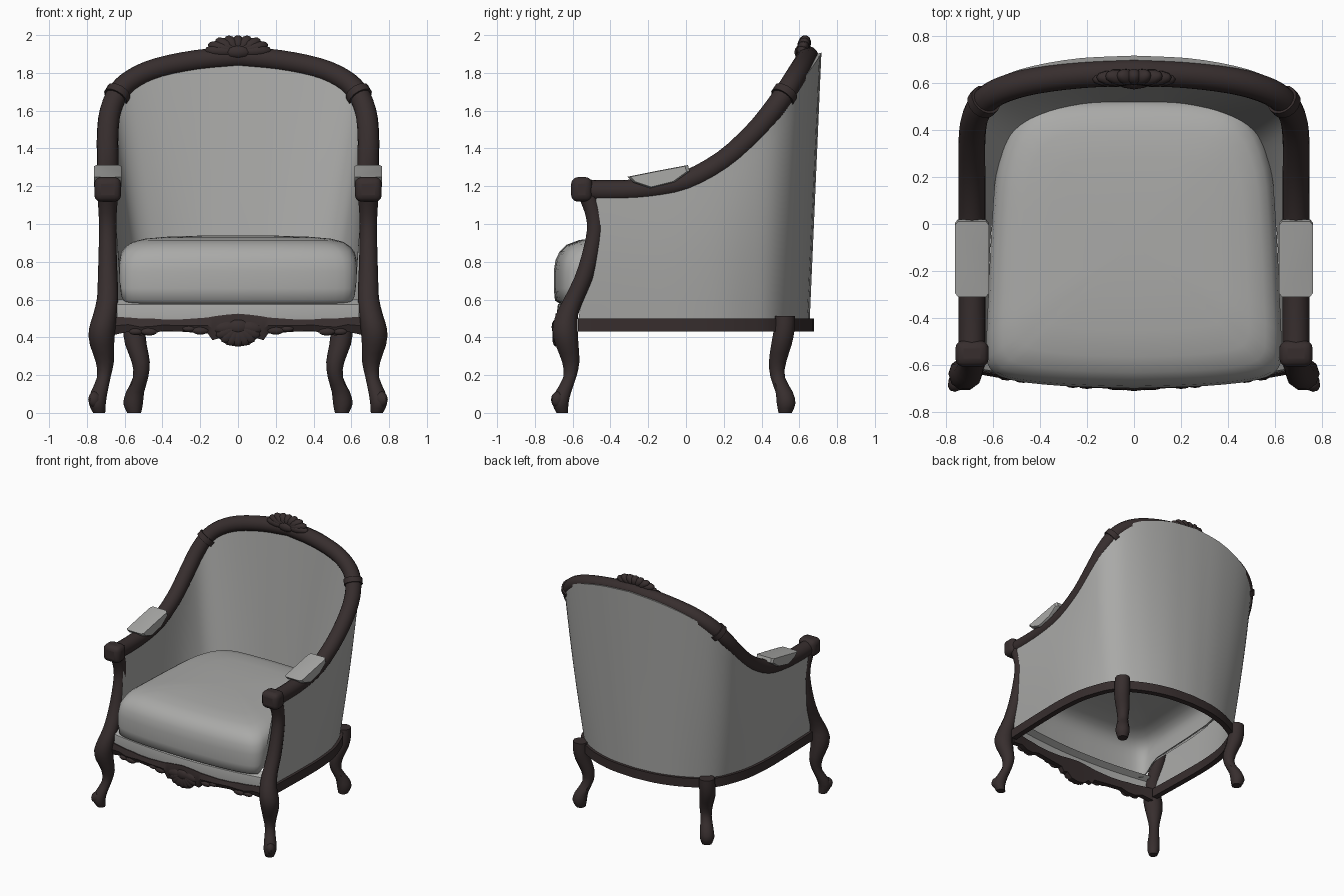
import bpy, bmesh, math
from mathutils import Vector, Matrix

cube = bpy.data.objects.get("Cube")
if cube:
    bpy.data.objects.remove(cube, do_unlink=True)


def material(name, rgb):
    m = bpy.data.materials.new(name)
    m.use_nodes = True
    m.diffuse_color = (*rgb, 1)
    m.node_tree.nodes["Principled BSDF"].inputs["Base Color"].default_value = (*rgb, 1)
    return m


WOOD = material("dark wood", (0.038, 0.027, 0.027))
FABRIC = material("grey fabric", (0.4, 0.4, 0.39))


def finish(name, bm, mat, mirror=False, angle=40):
    bmesh.ops.recalc_face_normals(bm, faces=bm.faces)
    me = bpy.data.meshes.new(name)
    bm.to_mesh(me)
    bm.free()
    me.materials.append(mat)
    ob = bpy.data.objects.new(name, me)
    bpy.context.collection.objects.link(ob)
    if mirror:
        ob.modifiers.new("Mirror", "MIRROR")
    bpy.ops.object.select_all(action="DESELECT")
    ob.select_set(True)
    bpy.context.view_layer.objects.active = ob
    bpy.ops.object.shade_smooth_by_angle(angle=math.radians(angle))
    return ob


def loft(name, rings, mat, closed=True, bottom=True, mirror=False, angle=40):
    """Skin consecutive rings of points, capping closed ones."""
    bm = bmesh.new()
    rows = [[bm.verts.new(p) for p in r] for r in rings]
    n = len(rows[0])
    for a, b in zip(rows, rows[1:]):
        for i in range(n if closed else n - 1):
            j = (i + 1) % n
            bm.faces.new((a[i], a[j], b[j], b[i]))
    if closed:
        bm.faces.new(rows[-1])
        if bottom:
            bm.faces.new(rows[0])
    return finish(name, bm, mat, mirror, angle)


def smooth(keys, steps=3):
    """Catmull-Rom through the keys."""
    k = [Vector(p) for p in keys]
    k = [k[0] * 2 - k[1]] + k + [k[-1] * 2 - k[-2]]
    out = []
    for a, b, c, d in zip(k, k[1:], k[2:], k[3:]):
        for s in range(steps):
            t = s / steps
            out.append(0.5 * (2 * b + (c - a) * t + (2 * a - 5 * b + 4 * c - d) * t * t
                              + (3 * b - a - 3 * c + d) * t ** 3))
    return out + [k[-2]]


def both_sides(half):
    """Continue a half path, ending on x = 0, onto the other side."""
    return half + [Vector((-p[0], p[1], p[2])) for p in reversed(half[:-1])]


def sweep(name, path, section, mat, mirror=False):
    """Sweep a section (across, up) along a path, keeping the frame untwisted."""
    rings, up = [], Vector((0, 0, 1))
    for i, p in enumerate(path):
        t = (path[min(i + 1, len(path) - 1)] - path[max(i - 1, 0)]).normalized()
        up = (up - t * up.dot(t)).normalized()
        side = t.cross(up)
        rings.append([p + side * u + up * v for u, v in section])
    return loft(name, rings, mat, mirror=mirror)


def turned(name, stations, sides=10):
    """Mirrored limb from horizontal rings given as x, y, z, radius."""
    rings = [[(p[0] + p[3] * math.cos(a), p[1] + p[3] * math.sin(a), p[2])
              for a in (math.tau * k / sides for k in range(sides))] for p in smooth([Vector(s) for s in stations], 2)]
    return loft(name, rings, WOOD, mirror=True)


def oval(r, sides=16):
    return [(r * math.cos(math.tau * k / sides), r * math.sin(math.tau * k / sides)) for k in range(sides)]


def ball(bm, place, size):
    bmesh.ops.create_uvsphere(bm, u_segments=10, v_segments=6, radius=1, matrix=place @ Matrix.Diagonal((*size, 1)))


# Top rail running from one arm over the back to the other arm
rail_keys = [(.69, -.57, 1.18), (.69, -.4, 1.175), (.69, -.2, 1.185), (.69, 0, 1.225),
             (.69, .2, 1.335), (.69, .36, 1.48), (.675, .46, 1.6), (.63, .53, 1.7),
             (.55, .575, 1.77), (.42, .61, 1.825), (.22, .635, 1.865), (0, .645, 1.885)]
rail = smooth(rail_keys)
sweep("top_rail", both_sides(rail), oval(.057), WOOD)
sweep("rail_collar", rail[20:22], oval(.068), WOOD, mirror=True)

# Lower seat rail, curved round the back
base_keys = [(.68, -.57), (.685, -.4), (.69, -.2), (.69, 0), (.67, .2), (.62, .36), (.58, .44),
             (.52, .5), (.44, .55), (.33, .6), (.18, .64), (0, .655)]
base = smooth([(x, y, .465) for x, y in base_keys])
sweep("seat_rail", both_sides(base), [(-.022, -.035), (.022, -.035), (.022, .035), (-.022, .035)], WOOD)


# Upholstered shell: outer and inner skins between the lower and top rails
def skin(name, low, high, bulge):
    rows = []
    for k in range(9):
        t = k / 8
        puff = 1 + bulge * math.sin(math.pi * t)
        half = [a.lerp(b, t) for a, b in zip(low, high)]
        rows.append(both_sides([Vector((p.x * puff, p.y, p.z)) for p in half]))
    return loft(name, rows, FABRIC, closed=False)


last = len(rail) - 1
outer_low = [Vector((p.x, p.y, .49)) for p in base]
outer_high, inner_low, inner_high = [], [], []
for i, (p, b) in enumerate(zip(rail, base)):
    f = i / last
    back = min(1, max(0, (f - .6) / .3))
    t = rail[min(i + 1, last)] - rail[max(i - 1, 0)]
    out = Vector((t.y, -t.x, 0)).normalized() if i < last else Vector((0, 1, 0))
    edge = Vector((p.x, max(p.y, -.47), p.z))
    outer_high.append(edge + out * (.042 + .03 * back) + Vector((0, 0, .035 * back - .013)))
    inner_low.append(Vector((b.x * (.92 - .05 * math.sin(math.pi * f)), b.y - .15 * f, .69)))
    inner_high.append(edge - out * .03)
skin("outer_upholstery", outer_low, outer_high, .015)
skin("inner_upholstery", inner_low, inner_high, 0)
loft("back_top_edge", [both_sides(inner_high), both_sides(outer_high)], FABRIC, closed=False)

# Seat cushion: a crowned cover, open below, hanging lower at the front than at the sides
outline = smooth([(0, -.7, 0), (.3, -.69, 0), (.52, -.665, 0), (.61, -.62, 0), (.628, -.53, 0), (.62, -.3, 0),
                  (.605, 0, 0), (.58, .25, 0), (.5, .44, 0), (.35, .515, 0), (0, .53, 0)])
outline += [Vector((-p.x, p.y, 0)) for p in reversed(outline[1:-1])]
layers = [(0, .95), (.04, .99), (.22, 1), (.47, 1), (.64, .985), (.76, .95), (.86, .89),
          (.93, .78), (.97, .6), (.995, .3), (1, .05)]
cover = []
for h, s in layers:
    ring = []
    for p in outline:
        low = .58 + .11 * min(1, max(0, (p.y + .62) / .12))
        ring.append((p.x * s, (p.y + .09) * s - .09, low + (.94 - low) * h))
    cover.append(ring)
loft("seat_cushion", cover, FABRIC, bottom=False, angle=60)


# Front apron and the fabric strip above it
def front_y(x):
    return -.69 + .06 * (abs(x) / .65) ** 2


strip = [x / 10 * .64 for x in range(-10, 11)]
loft("front_fabric_strip", [[(x, front_y(x) + d, z) for x in strip]
                            for d, z in ((.01, .48), (.005, .52), (.012, .575), (.06, .6))], FABRIC, closed=False)
apron_edge = [(0, .35, .525), (.06, .36, .52), (.1, .395, .515), (.135, .385, .51), (.16, .42, .505), (.3, .43, .495),
              (.4, .435, .495), (.46, .415, .5), (.52, .41, .5), (.58, .43, .505), (.67, .41, .51)]
columns = []
for x, low, high in [(-x, a, b) for x, a, b in reversed(apron_edge[1:])] + apron_edge:
    y, m = front_y(x), (low + high) / 2
    columns.append([(x, y + .045, low), (x, y + .005, low), (x, y - .012, m), (x, y, high), (x, y + .045, high)])
loft("front_apron", columns, WOOD, angle=30)


# Carved fans on the crest and the apron
def fan(name, centre, wide, tall, depth, lean):
    bm = bmesh.new()
    for k in range(-4, 5):
        a = k * math.radians(21)
        d = Vector((wide * math.sin(a), 0, tall * math.cos(a)))
        place = (Matrix.Translation(centre) @ Matrix.Rotation(lean, 4, "X") @ Matrix.Translation(d * .5)
                 @ Matrix.Rotation(math.atan2(d.x, d.z), 4, "Y"))
        ball(bm, place, (.034, depth, d.length * .5))
    ball(bm, Matrix.Translation(centre), (wide * .45, depth * 1.2, .04))
    return finish(name, bm, WOOD)


fan("crest_carving", (0, .615, 1.91), .18, .092, .035, -.25)
fan("apron_carving", (0, -.69, .455), .13, -.105, .018, 0)

# Carved scrolls along the apron
bm = bmesh.new()
for x, z, r in ((.2, .435, .03), (.26, .445, .024), (.47, .43, .03), (.54, .43, .026)):
    ball(bm, Matrix.Translation((x, front_y(x), z)), (r * 1.5, .018, r * .7))
finish("apron_scrolls", bm, WOOD, mirror=True)

# Cabriole front legs carrying on into the arm posts
turned("front_leg", [(.735, -.655, 0, .032), (.745, -.665, .05, .045), (.735, -.65, .11, .044), (.71, -.615, .19, .036),
                     (.705, -.61, .27, .048), (.72, -.63, .36, .064), (.72, -.64, .44, .07), (.705, -.63, .52, .062),
                     (.69, -.59, .61, .056), (.69, -.54, .72, .052), (.69, -.505, .84, .048), (.69, -.48, .97, .046),
                     (.69, -.49, 1.06, .048), (.69, -.52, 1.15, .055)])
turned("back_leg", [(.55, .525, 0, .037), (.555, .53, .05, .052), (.545, .52, .11, .048), (.515, .485, .19, .04),
                    (.515, .485, .27, .048), (.54, .505, .36, .057), (.55, .52, .44, .058), (.55, .525, .513, .056)])

# Toes turned outwards on the front feet
bm = bmesh.new()
ball(bm, Matrix.Translation((.755, -.675, .07)) @ Matrix.Rotation(.7, 4, "Z"), (.034, .044, .045))
finish("front_toe", bm, WOOD, mirror=True)

# Scrolled blocks at the arm ends
bm = bmesh.new()
bmesh.ops.create_cube(bm, size=1, matrix=Matrix.Translation((.69, -.552, 1.183)) @ Matrix.Diagonal((.142, .112, .13, 1)))
knuckle = finish("arm_knuckle", bm, WOOD, mirror=True)
bevel = knuckle.modifiers.new("Bevel", "BEVEL")
bevel.width, bevel.segments = .035, 3

# Padded arm rests, thin at both tips and sagging over the rail
pad = [(-.31, 1.25), (-.15, 1.282), (.01, 1.312), (.02, 1.28), (-.06, 1.222), (-.19, 1.19), (-.28, 1.22)]
loft("arm_pad", [[(x, -.145 + (y + .145) * s, 1.25 + (z - 1.25) * s) for y, z in pad]
                 for x, s in ((.617, .9), (.63, 1), (.75, 1), (.763, .9))], FABRIC, mirror=True, angle=30)
